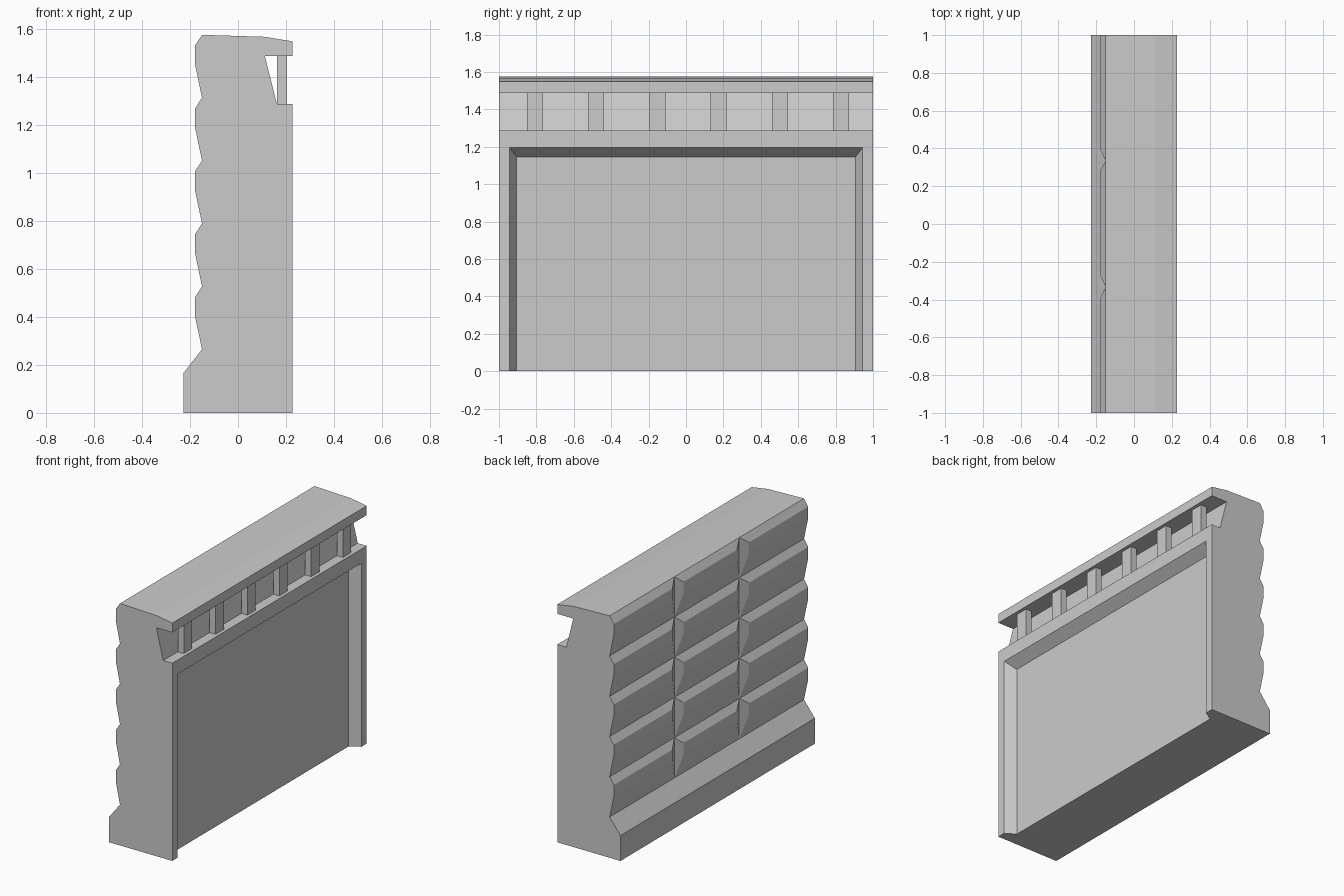
import bpy, bmesh

if "Cube" in bpy.data.objects:
    bpy.data.objects.remove(bpy.data.objects["Cube"])

HALF = 1.0          # half length along y
BACK = -0.15        # wall plane behind the stone blocks
FRONT = 0.227       # front plane of the wall
Z0, COURSE = 0.265, 0.262
TOP = Z0 + 5 * COURSE


def make_object(name, verts, faces):
    me = bpy.data.meshes.new(name)
    me.from_pydata(verts, [], faces)
    bm = bmesh.new()
    bm.from_mesh(me)
    bmesh.ops.remove_doubles(bm, verts=bm.verts, dist=1e-5)
    bmesh.ops.recalc_face_normals(bm, faces=bm.faces)
    bm.to_mesh(me)
    bm.free()
    ob = bpy.data.objects.new(name, me)
    bpy.context.collection.objects.link(ob)
    return ob


def loft(a, b):
    n = len(a)
    faces = [tuple(range(n)), tuple(range(n, 2 * n))]
    faces += [(i, (i + 1) % n, (i + 1) % n + n, i + n) for i in range(n)]
    return a + b, faces


# Wall body: side profile extruded along the length
profile = [(-0.228, 0), (-0.228, 0.165), (BACK, Z0), (BACK, TOP),
           (0.11, 1.567), (FRONT, 1.548), (FRONT, 1.487), (0.112, 1.487),
           (0.162, 1.287), (FRONT, 1.287), (FRONT, 0)]
body = make_object("wall_body", *loft([(x, -HALF, z) for x, z in profile],
                                      [(x, HALF, z) for x, z in profile]))


# Sloped panel recess, open at the bottom
def recess_ring(x, hy, z):
    return [(x, -hy, -0.1), (x, hy, -0.1), (x, hy, z), (x, -hy, z)]


cutter = make_object("recess_cutter",
                     *loft(recess_ring(FRONT - 0.065, 0.905, 1.145),
                           recess_ring(FRONT + 0.065, 0.985, 1.245)))
cutter.hide_render = True
mod = body.modifiers.new("recess", 'BOOLEAN')
mod.operation = 'DIFFERENCE'
mod.solver = 'EXACT'
mod.object = cutter
bpy.context.view_layer.objects.active = body
bpy.ops.object.modifier_apply(modifier=mod.name)
bpy.data.objects.remove(cutter)

# Open the wall where the stones cover it
bm = bmesh.new()
bm.from_mesh(body.data)
hidden = [f for f in bm.faces if all(abs(v.co.x - BACK) < 1e-4 for v in f.verts)]
bmesh.ops.delete(bm, geom=hidden, context='FACES_ONLY')
bm.to_mesh(body.data)
bm.free()

# Stone courses: bevelled blocks, three per row, five rows
verts, faces = [], []
columns = [(-1, -1 / 3, 0, 0.06), (-1 / 3, 1 / 3, 0.065, 0.052), (1 / 3, 1, 0.065, 0)]
for row in range(5):
    lo, hi = Z0 + row * COURSE, Z0 + (row + 1) * COURSE
    for y0, y1, in0, in1 in columns:
        k = len(verts)
        verts += [(BACK, y, z) for y, z in ((y0, lo), (y1, lo), (y1, hi), (y0, hi))]
        a, b, c, d = y0 + in0, y1 - in1, lo + 0.143, hi - 0.046
        verts += [(-0.18, y, z) for y, z in ((a, c), (b, c), (b, d), (a, d))]
        faces += [(k + 4, k + 7, k + 6, k + 5)]
        faces += [(k + i, k + i + 4, k + (i + 1) % 4 + 4, k + (i + 1) % 4)
                  for i in range(4)]
stones = make_object("stone_courses", verts, faces)


# Small posts in the slot below the cap
def post_ring(y, z):
    return [(0.162, y - 0.0425, z), (0.205, y - 0.0425, z),
            (0.205, y + 0.0425, z), (0.162, y + 0.0425, z)]


for i in range(6):
    y = -0.808 + i * 0.3275
    make_object(f"slot_post_{i + 1}", *loft(post_ring(y, 1.287), post_ring(y, 1.487)))
